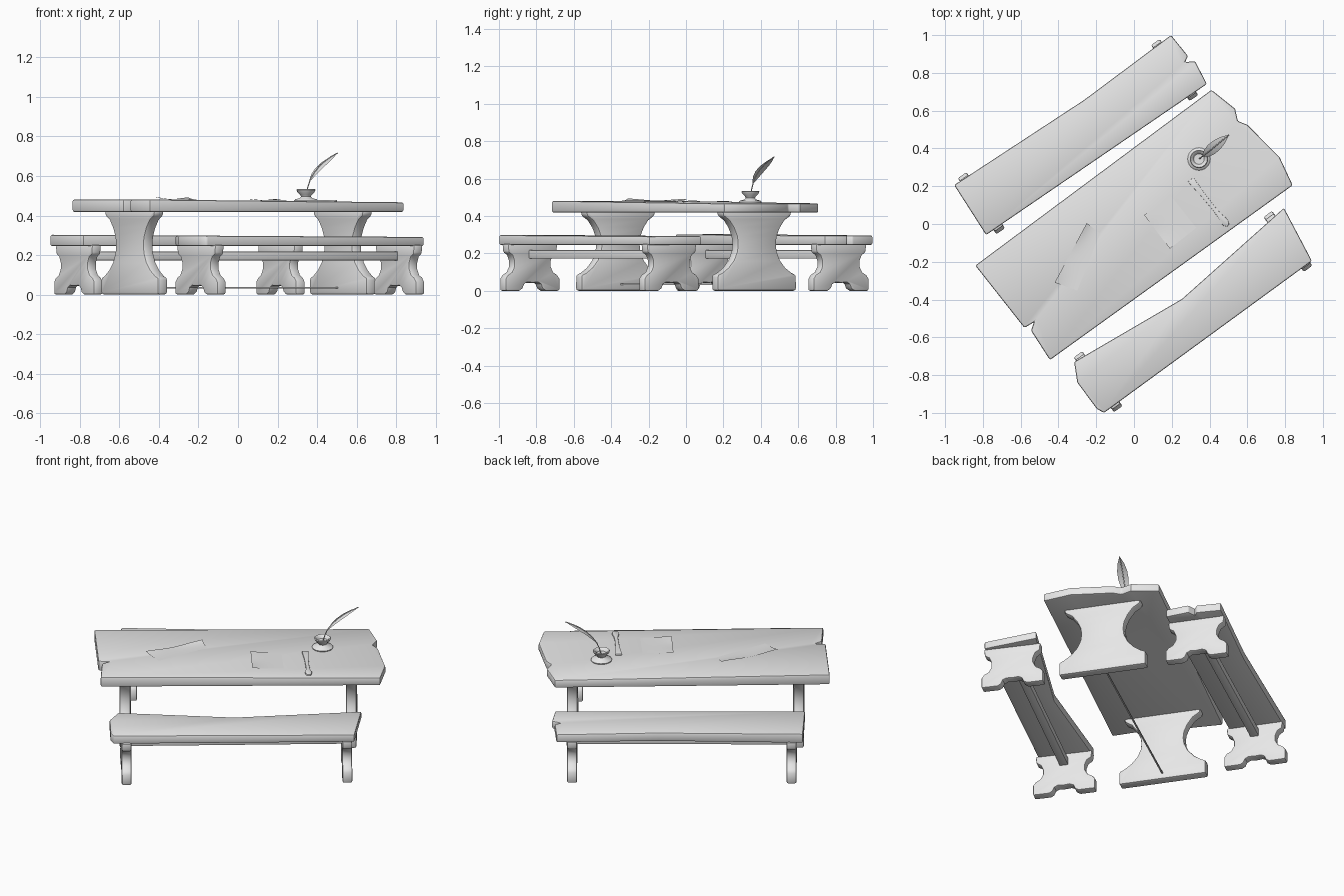
import bpy, bmesh, math
from mathutils import Vector

if "Cube" in bpy.data.objects:
    bpy.data.objects.remove(bpy.data.objects["Cube"])

grey = bpy.data.materials.new("light grey")
grey.diffuse_color = (0.8, 0.8, 0.8, 1)
grey.use_nodes = True
grey.node_tree.nodes["Principled BSDF"].inputs["Base Color"].default_value = grey.diffuse_color


def finish(name, bm, bevel=0, seg=2, angle=35):
    bmesh.ops.recalc_face_normals(bm, faces=bm.faces)
    me = bpy.data.meshes.new(name)
    bm.to_mesh(me)
    bm.free()
    me.materials.append(grey)
    ob = bpy.data.objects.new(name, me)
    bpy.context.collection.objects.link(ob)
    bpy.ops.object.select_all(action='DESELECT')
    ob.select_set(True)
    bpy.context.view_layer.objects.active = ob
    if bevel:
        m = ob.modifiers.new("bevel", 'BEVEL')
        m.width, m.segments, m.limit_method = bevel, seg, 'ANGLE'
        m.angle_limit = math.radians(40)
        bpy.ops.object.modifier_apply(modifier="bevel")
    bpy.ops.object.shade_smooth_by_angle(angle=math.radians(angle))
    return ob


def prism(bm, bottom, top):
    """Closed solid between two matching outlines."""
    a = [bm.verts.new(p) for p in bottom]
    b = [bm.verts.new(p) for p in top]
    bm.faces.new(a[::-1])
    bm.faces.new(b)
    for i in range(len(a)):
        j = (i + 1) % len(a)
        bm.faces.new((a[i], a[j], b[j], b[i]))


def plank(name, outline, z0, ztop, bevel):
    bm = bmesh.new()
    prism(bm, [(x, y, z0) for x, y in outline], [(x, y, ztop(x, y)) for x, y in outline])
    return finish(name, bm, bevel)


def slab_leg(name, centre, along, half, thick, bevel):
    """Symmetric leg: half profile of (half width, z), extruded along the table."""
    u = Vector((along[0], along[1], 0)).normalized()
    v = Vector((-u.y, u.x, 0))
    c = Vector((centre[0], centre[1], 0))
    prof = half + [(-w, z) for w, z in reversed(half) if w > 0]
    pts = [c + v * w + Vector((0, 0, z)) for w, z in prof]
    bm = bmesh.new()
    prism(bm, [p - u * thick / 2 for p in pts], [p + u * thick / 2 for p in pts])
    return finish(name, bm, bevel)


def beam(name, a, b, w, h, z, bevel=0):
    a, b = Vector((*a, z)), Vector((*b, z))
    u = (b - a).normalized()
    v, up = Vector((-u.y, u.x, 0)) * w / 2, Vector((0, 0, h / 2))
    bm = bmesh.new()
    prism(bm, *[[p - v - up, p + v - up, p + v + up, p - v + up] for p in (a, b)])
    return finish(name, bm, bevel)


def tabletop_z(x, y):
    return 0.474 - 0.009 * (0.82 * x + 0.57 * y)


# Table top with chipped ends
plank("table_top", [(-.84, -.22), (-.58, -.55), (-.53, -.52), (-.545, -.565), (-.445, -.72),
                    (.84, .205), (.77, .355), (.60, .525), (.55, .545), (.535, .61), (.41, .71)],
      .418, tabletop_z, .009)

# Hourglass table legs and the thin rod joining them
ends = [(-.525, -.364), (.53, .364)]
axis = (.824, .566)
table_half = [(.255, 0), (.255, .085), (.228, .095), (.185, .125), (.150, .165), (.130, .21),
              (.125, .25), (.130, .29), (.150, .335), (.18, .375), (.22, .40), (.225, .43)]
for i, e in enumerate(ends):
    slab_leg(f"table_leg_{i}", e, axis, table_half, .062, .012)
beam("table_rod", ends[0], ends[1], .008, .008, .035)

# Benches: seat, two footed legs and a rail each
bench_half = [(0, .042), (.035, .045), (.055, .035), (.065, .012), (.085, 0), (.18, 0), (.18, .065),
              (.165, .085), (.138, .10), (.122, .13), (.122, .16), (.135, .19), (.16, .205), (.165, .25)]
benches = {
    "back_bench": ([(-.952, .206), (-.783, -.058), (.386, .741), (.323, .862), (.27, .857),
                    (.286, .889), (.196, 1.0), (-.265, .656)], (-.808, .11), (.215, .815)),
    "front_bench": ([(-.317, -.73), (-.30, -.84), (-.196, -.979), (-.159, -1.0), (.942, -.196),
                     (.794, .085), (.254, -.397)], (-.19, -.835), (.815, -.092)),
}
for name, (outline, a, b) in benches.items():
    plank(name + "_seat", outline, .245, lambda x, y: .297 - .006 * x, .009)
    d = Vector(b) - Vector(a)
    for i, c in enumerate((a, b)):
        slab_leg(f"{name}_leg_{i}", c, d, bench_half, .056, .009)
    beam(name + "_rail", a, b, .05, .045, .195, .004)

# Ink pot, turned from a profile
px, py = .344, .344
pz = tabletop_z(px, py)
rings = [(.0, 0), (.058, 0), (.060, .006), (.055, .012), (.032, .018), (.024, .026), (.030, .036),
         (.044, .050), (.048, .060), (.044, .064), (.036, .060), (.028, .045), (.0, .043)]
bm = bmesh.new()
vs = [bm.verts.new((px + r, py, pz + z)) for r, z in rings]
es = [bm.edges.new(p) for p in zip(vs, vs[1:])]
bmesh.ops.spin(bm, geom=vs + es, cent=(px, py, 0), axis=(0, 0, 1), angle=2 * math.pi, steps=24)
bmesh.ops.remove_doubles(bm, verts=bm.verts, dist=.0005)
finish("ink_pot", bm, angle=50)

# Quill: curved shaft with a leaf-shaped vane
path = [Vector(p) for p in [(.345, .345, .505), (.352, .350, .54), (.365, .36, .58), (.385, .375, .615),
                            (.41, .395, .647), (.44, .42, .675), (.47, .445, .697), (.503, .472, .716)]]
cu = bpy.data.curves.new("quill_shaft", 'CURVE')
cu.dimensions, cu.bevel_depth, cu.bevel_resolution = '3D', .003, 1
sp = cu.splines.new('POLY')
sp.points.add(len(path) - 1)
for p, q in zip(sp.points, path):
    p.co = (*q, 1)
cu.materials.append(grey)
shaft = bpy.data.objects.new("quill_shaft", cu)
bpy.context.collection.objects.link(shaft)

side = Vector((-.62, .78, .0))
bm = bmesh.new()
rows = []
for p, w in zip(path[2:], [.006, .022, .030, .029, .020, .001]):
    droop = Vector((0, 0, -.25 * w))
    rows.append([bm.verts.new(q) for q in (p - side * w + droop, p, p + side * w + droop)])
for r, s in zip(rows, rows[1:]):
    for k in (0, 1):
        bm.faces.new((r[k], r[k + 1], s[k + 1], s[k]))
bmesh.ops.solidify(bm, geom=bm.faces[:], thickness=.003)
finish("quill_vane", bm, angle=50)


# Parchment sheets, slightly wavy
def sheet(name, corners, lift):
    a, b, c, d = [Vector(p) for p in corners]
    n = 8
    bm = bmesh.new()
    grid = []
    for i in range(n + 1):
        s = i / n
        row = []
        for j in range(n + 1):
            t = j / n
            p = a.lerp(b, s).lerp(d.lerp(c, s), t)
            z = tabletop_z(*p) + .003 + lift * (1 - t) ** 3 * (.6 + .4 * math.cos(6 * s))
            row.append(bm.verts.new((p.x, p.y, z)))
        grid.append(row)
    for i in range(n):
        for j in range(n):
            bm.faces.new((grid[i][j], grid[i + 1][j], grid[i + 1][j + 1], grid[i][j + 1]))
    bmesh.ops.solidify(bm, geom=bm.faces[:], thickness=.002)
    finish(name, bm)


sheet("left_parchment", [(-.25, .005), (-.42, -.31), (-.30, -.352), (-.18, -.05)], .012)
sheet("right_parchment", [(.053, .048), (.19, -.13), (.33, -.02), (.20, .143)], .007)

# Small knife with a rounded handle: (distance along, half width)
start, end = Vector((.30, .235)), Vector((.497, -.01))
d = (end - start).normalized()
n = Vector((-d.y, d.x))
knife = [(0, .018), (.03, .017), (.10, .012), (.19, .010), (.24, .012), (.275, .019),
         (.30, .017), (.314, .007)]
out = [start + d * t + n * w for t, w in knife] + [start + d * t - n * w for t, w in reversed(knife)]
plank("knife", out, .465, lambda x, y: tabletop_z(x, y) + .008, .002)
